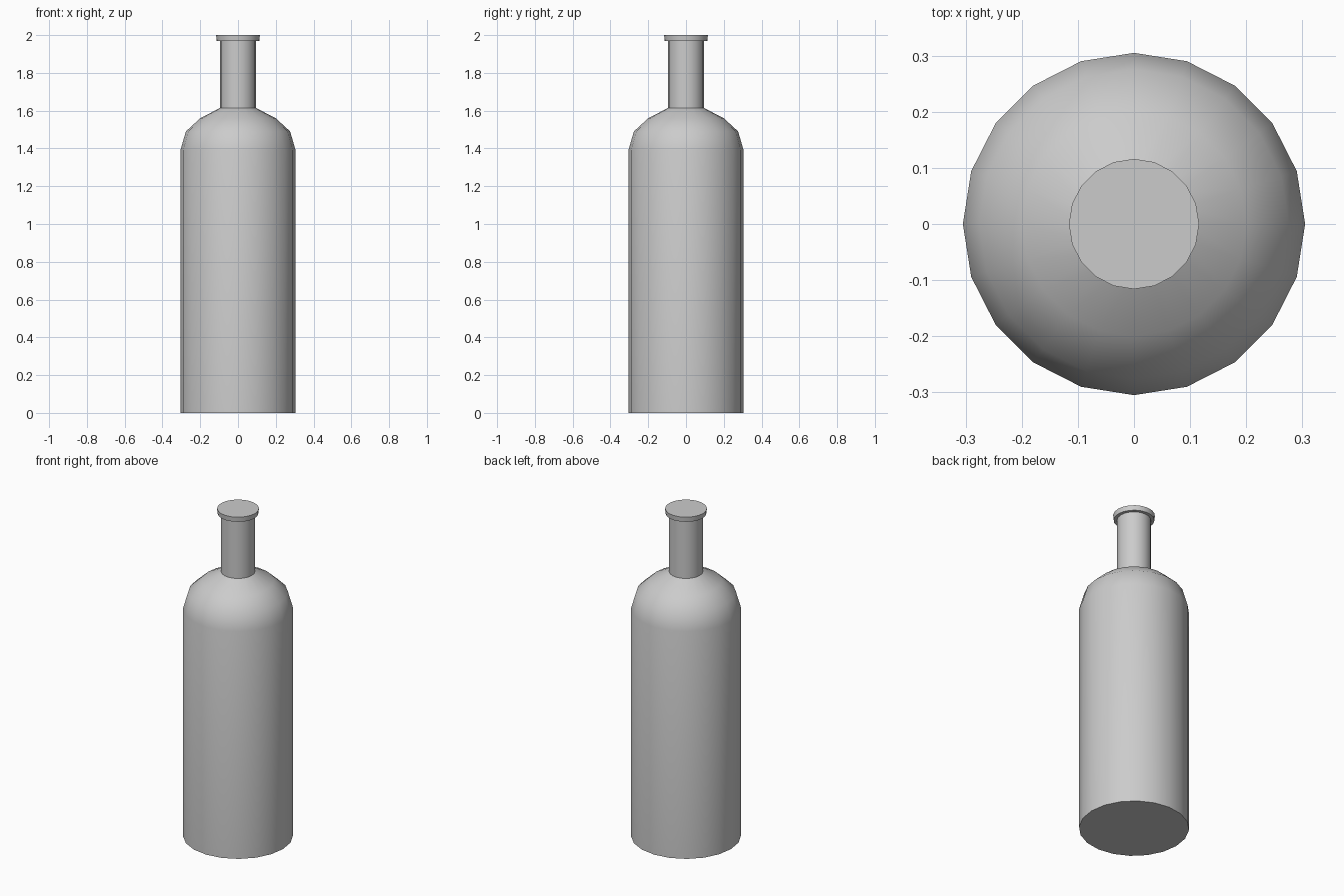
import bpy, bmesh, math

if "Cube" in bpy.data.objects:
    bpy.data.objects.remove(bpy.data.objects["Cube"])

SIDES = 20

# Bottle profile (radius, height): body, rounded shoulder, neck, lip
profile = [
    (0.305, 0.0), (0.305, 1.39),
    (0.276, 1.49), (0.20, 1.56), (0.094, 1.615),
    (0.094, 1.97),
    (0.113, 1.97), (0.116, 2.0),
]

bm = bmesh.new()
rings = []
for r, z in profile:
    rings.append([bm.verts.new((r * math.cos(2 * math.pi * i / SIDES),
                                r * math.sin(2 * math.pi * i / SIDES), z))
                  for i in range(SIDES)])

# Wall between neighbouring rings
for low, high in zip(rings, rings[1:]):
    for i in range(SIDES):
        j = (i + 1) % SIDES
        bm.faces.new((low[i], low[j], high[j], high[i]))

# Flat base and closed top
bm.faces.new(rings[0][::-1])
bm.faces.new(rings[-1])
bmesh.ops.recalc_face_normals(bm, faces=bm.faces)

mesh = bpy.data.meshes.new("bottle")
bm.to_mesh(mesh)
bm.free()
bottle = bpy.data.objects.new("bottle", mesh)
bpy.context.collection.objects.link(bottle)

# Smooth round walls, crisp base, neck and lip edges
bpy.context.view_layer.objects.active = bottle
bottle.select_set(True)
bpy.ops.object.shade_smooth_by_angle(angle=math.radians(40))
